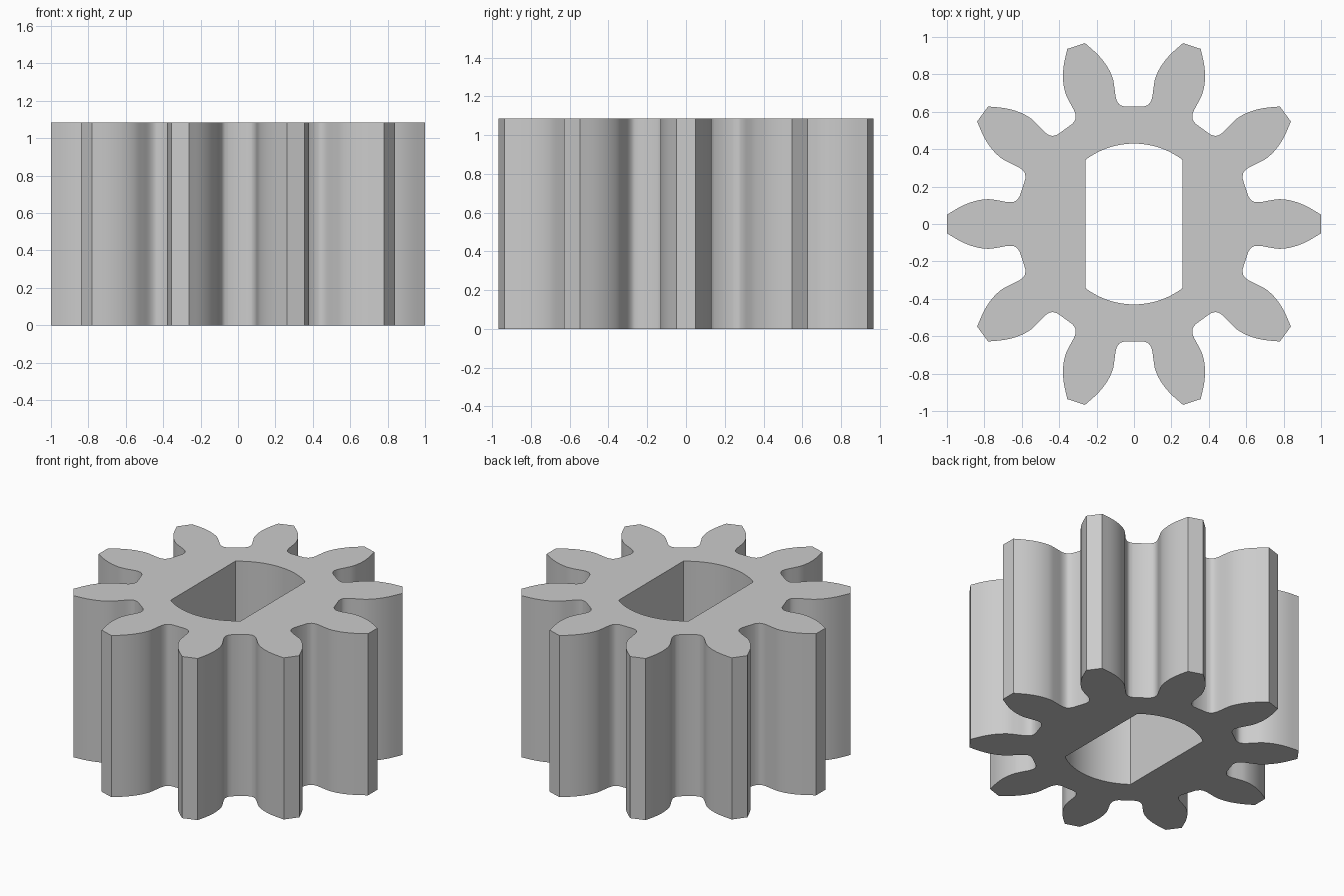
import bpy, bmesh, math
from mathutils import Vector, Matrix

cube = bpy.data.objects.get("Cube")
if cube:
    bpy.data.objects.remove(cube)

TEETH = 10
HEIGHT = 1.085
BORE_RADIUS = 0.43
BORE_HALF_WIDTH = 0.26


def smooth_path(points, steps):
    """Catmull-Rom curve through the points."""
    pts = [2 * points[0] - points[1]] + points + [2 * points[-1] - points[-2]]
    path = []
    for a, b, c, d in zip(pts, pts[1:], pts[2:], pts[3:]):
        for i in range(steps):
            t = i / steps
            path.append(0.5 * (2 * b + (c - a) * t + (2 * a - 5 * b + 4 * c - d) * t ** 2
                               + (3 * b - a - 3 * c + d) * t ** 3))
    return path + [points[-1]]


def add_loop(bm, points):
    verts = [bm.verts.new((p.x, p.y, 0)) for p in points]
    return [bm.edges.new((v, verts[i - 1])) for i, v in enumerate(verts)]


# Gap between two teeth: half profile from the root centre to the tooth tip
half = [Vector(p) for p in ((0.05, 0.627), (0.079, 0.64), (0.096, 0.672), (0.104, 0.725),
                            (0.115, 0.783), (0.146, 0.846), (0.194, 0.906), (0.262, 0.967))]
flank = smooth_path(half, 4)
gap = flank[::-1] + [Vector((-p.x, p.y)) for p in flank]
outline = []
for i in range(TEETH):
    turn = Matrix.Rotation(math.tau * i / TEETH, 2)
    outline += [turn @ p for p in gap]

# Round bore with two flat sides
limit = math.acos(BORE_HALF_WIDTH / BORE_RADIUS)
bore = []
for start in (limit, limit + math.pi):
    for i in range(25):
        a = start + (math.pi - 2 * limit) * i / 24
        bore.append(Vector((math.cos(a), math.sin(a))) * BORE_RADIUS)

# Fill the section and extrude it to full height
bm = bmesh.new()
edges = add_loop(bm, outline) + add_loop(bm, bore)
bmesh.ops.triangle_fill(bm, edges=edges, use_beauty=True)
result = bmesh.ops.extrude_face_region(bm, geom=bm.faces[:], use_keep_orig=True)
top = [g for g in result["geom"] if isinstance(g, bmesh.types.BMVert)]
bmesh.ops.translate(bm, verts=top, vec=(0, 0, HEIGHT))
bmesh.ops.recalc_face_normals(bm, faces=bm.faces[:])

mesh = bpy.data.meshes.new("pinion_gear")
bm.to_mesh(mesh)
bm.free()
gear = bpy.data.objects.new("pinion_gear", mesh)
bpy.context.collection.objects.link(gear)

# Plain grey finish
grey = bpy.data.materials.new("plain_grey")
grey.use_nodes = True
colour = (0.6, 0.6, 0.6, 1)
grey.diffuse_color = colour
grey.node_tree.nodes["Principled BSDF"].inputs["Base Color"].default_value = colour
mesh.materials.append(grey)

# Smooth flanks, crisp rims and tooth tips
bpy.context.view_layer.objects.active = gear
gear.select_set(True)
bpy.ops.object.shade_smooth_by_angle(angle=math.radians(30))
